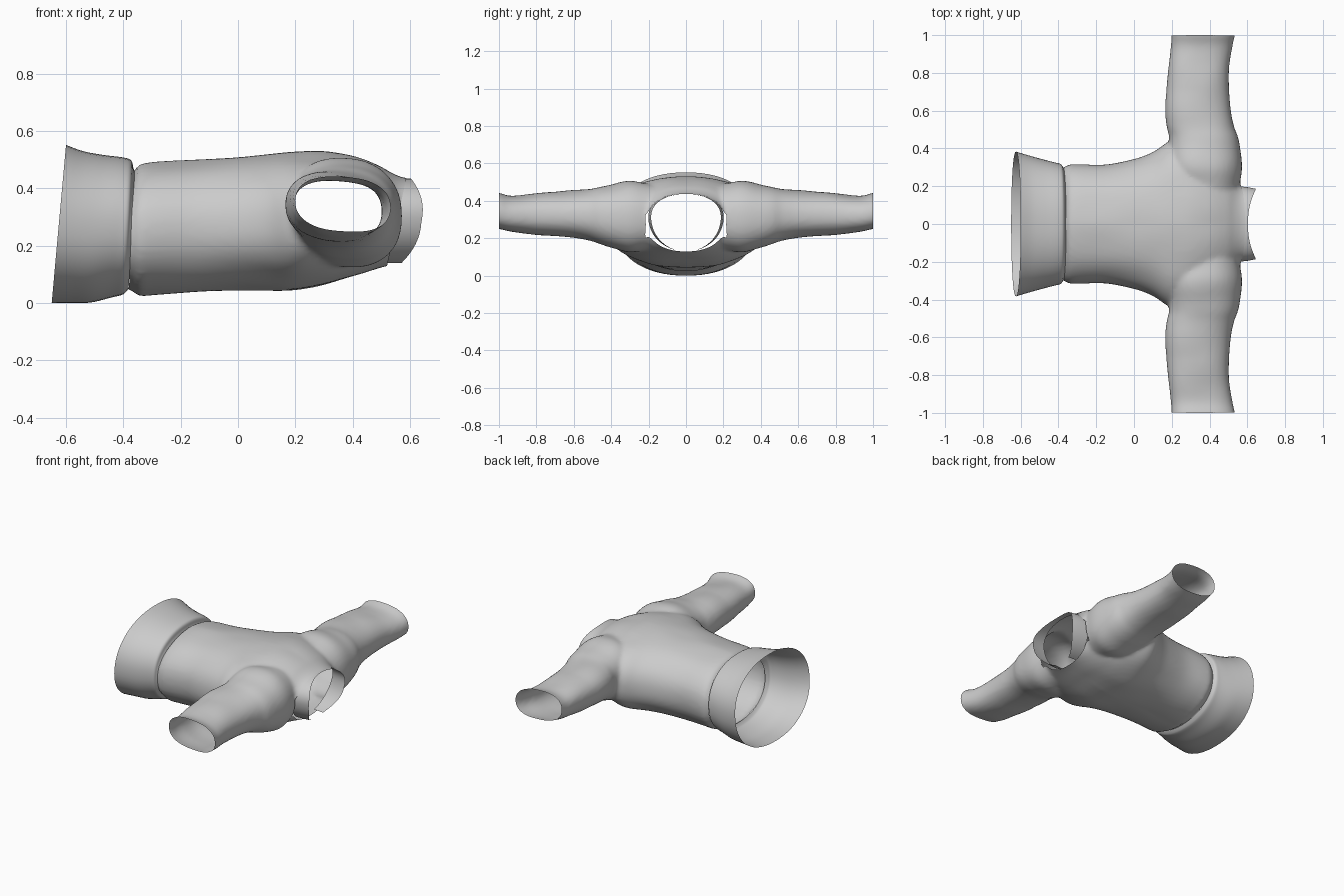
import bpy, bmesh, math
from mathutils import Vector, noise

if "Cube" in bpy.data.objects:
    bpy.data.objects.remove(bpy.data.objects["Cube"])

SEG = 64


def smooth_rows(rows, sub=5):
    """Catmull-Rom resampling of a short table of section sizes."""
    out = []
    for i in range(len(rows) - 1):
        a, b, c, d = (rows[max(0, min(len(rows) - 1, i + k))] for k in (-1, 0, 1, 2))
        for s in range(sub):
            t = s / sub
            out.append([0.5 * (2 * q + (r - p) * t + (2 * p - 5 * q + 4 * r - w) * t * t
                               + (3 * q - p - 3 * r + w) * t ** 3)
                        for p, q, r, w in zip(a, b, c, d)])
    return out + [list(rows[-1])]


def oval(a, power=2.2):
    c, s = math.cos(a), math.sin(a)
    f = lambda v: math.copysign(abs(v) ** (2 / power), v)
    return f(c), f(s)


def loft(name, rings, closed=True, cap=False):
    bm = bmesh.new()
    vs = [[bm.verts.new(p) for p in r] for r in rings]
    n = len(vs[0])
    for a, b in zip(vs, vs[1:]):
        for i in range(n if closed else n - 1):
            j = (i + 1) % n
            bm.faces.new((a[i], a[j], b[j], b[i]))
    if cap:
        bm.faces.new(vs[0])
        bm.faces.new(vs[-1])
    bmesh.ops.recalc_face_normals(bm, faces=bm.faces)
    me = bpy.data.meshes.new(name)
    bm.to_mesh(me)
    bm.free()
    ob = bpy.data.objects.new(name, me)
    bpy.context.collection.objects.link(ob)
    for p in me.polygons:
        p.use_smooth = True
    return ob


def body_ring(x, hw, z0, z1, taper=0, lean=0):
    """Section across x; taper widens the top, lean slides the low side to -x."""
    pts = []
    for i in range(SEG):
        c, s = oval(2 * math.pi * i / SEG)
        pts.append(Vector((x - lean * (1 - s) / 2, hw * c * (1 + taper * s),
                           (z0 + z1) / 2 + (z1 - z0) / 2 * s)))
    return pts


def sleeve_ring(y, x0, x1, z0, z1):
    pts = []
    for i in range(SEG):
        c, s = oval(2 * math.pi * i / SEG, 2.3)
        pts.append(Vector(((x0 + x1) / 2 + (x1 - x0) / 2 * c, y,
                           (z0 + z1) / 2 + (z1 - z0) / 2 * s - 0.012 * c)))
    return pts


# torso running along x, ending in a neck column: x, half width, z low, z high, taper
torso_rows = [(-.50, .285, .06, .43, 0), (-.40, .29, .055, .435, 0), (-.365, .295, .045, .45, 0),
              (-.345, .31, .027, .478, 0), (-.29, .313, .03, .49, 0), (-.15, .315, .037, .497, 0),
              (0, .342, .044, .508, 0), (.1, .38, .045, .517, 0), (.2, .44, .045, .527, 0),
              (.3, .42, .06, .53, 0), (.4, .36, .092, .512, 0), (.49, .285, .122, .48, .03),
              (.545, .215, .133, .45, .1), (.60, .19, .135, .435, .14), (.75, .19, .135, .435, .14)]
bodice = loft("bodice", [body_ring(*r) for r in smooth_rows(torso_rows)], cap=True)

# both sleeves as one bar along y: y, x low, x high, z low, z high
half = [(.2, .20, .558, .14, .49), (.3, .18, .572, .125, .505), (.4, .185, .562, .15, .485),
        (.46, .185, .55, .172, .474), (.52, .17, .528, .193, .463), (.62, .166, .51, .21, .453),
        (.8, .18, .502, .222, .44), (.93, .195, .52, .235, .428), (1.0, .20, .535, .248, .445),
        (1.05, .20, .537, .25, .448)]
rows = [(-r[0],) + r[1:] for r in reversed(half)] + [(0, .22, .52, .15, .46)] + half
sleeves = loft("sleeve_helper", [sleeve_ring(*r) for r in smooth_rows(rows)], cap=True)

# fuse, remesh and relax so the armholes blend
m = bodice.modifiers.new("join", 'BOOLEAN')
m.operation, m.solver, m.object = 'UNION', 'EXACT', sleeves
m = bodice.modifiers.new("remesh", 'REMESH')
m.mode, m.voxel_size, m.use_smooth_shade = 'VOXEL', 0.013, True
m = bodice.modifiers.new("relax", 'SMOOTH')
m.factor, m.iterations = 0.5, 5
dg = bpy.context.evaluated_depsgraph_get()
mesh = bpy.data.meshes.new_from_object(bodice.evaluated_get(dg))
bodice.modifiers.clear()
bodice.data = mesh
bpy.data.objects.remove(sleeves)

# cut open the wrists, waist and neck
bm = bmesh.new()
bm.from_mesh(mesh)


def cut_open(co, no, region):
    co, no = Vector(co), Vector(no).normalized()
    faces = [f for f in bm.faces if region(f.calc_center_median())]
    geom = set(faces)
    for f in faces:
        geom.update(f.edges)
        geom.update(f.verts)
    bmesh.ops.bisect_plane(bm, geom=list(geom), plane_co=co, plane_no=no, dist=1e-5)
    dead = []
    for f in bm.faces:
        c = f.calc_center_median()
        if region(c) and (c - co).dot(no) > 0:
            dead.append(f)
    bmesh.ops.delete(bm, geom=dead, context='FACES')


for s in (-1, 1):
    cut_open((0, s * .995, 0), (0, s, 0), lambda c: True)
cut_open((-.37, 0, .27), (-1, 0, .05), lambda c: True)
cut_open((.52, 0, .13), (1, 0, -.22), lambda c: abs(c.y) < .215 and c.x > .45)

# soft cloth folds
bm.normal_update()
for v in bm.verts:
    n = noise.noise(Vector((v.co.x * 4, abs(v.co.y) * 7, v.co.z * 5)))
    v.co += v.normal * 0.006 * n * min(1, max(0, (.52 - v.co.x) * 8))
    v.co.y = max(-1, min(1, v.co.y * 1.004))
bm.to_mesh(mesh)
bm.free()
for p in mesh.polygons:
    p.use_smooth = True

# flared waist skirt with its inner edge tucked under the bodice
skirt_rows = [(-.352, .29, .05, .44, 0, .03), (-.364, .305, .036, .468, 0, .03),
              (-.372, .318, .028, .497, 0, .035), (-.40, .326, .02, .508, 0, .04),
              (-.47, .345, .002, .517, 0, .045), (-.54, .365, .001, .53, 0, .048),
              (-.60, .383, 0, .552, 0, .05)]
loft("waist_skirt", [body_ring(*r) for r in smooth_rows(skirt_rows)])

# standing collar band, open at the throat
bands = [[], [], []]
gap = 0.36
for i in range(57):
    a = -math.pi / 2 + gap + (2 * math.pi - 2 * gap) * i / 56
    c, s = oval(a)
    y, z = c * (1 + .14 * s), .283 + .152 * s
    base = .52 + .22 * (z - .13)
    rise = .016 + .07 * math.cos(a) ** 2 + .025 * max(0, -s)
    for k, (t, w) in enumerate(((-.02, .199), (rise * .5, .192), (rise, .184))):
        bands[k].append(Vector((base + t, y * w, z)))
loft("collar", bands, closed=False)
